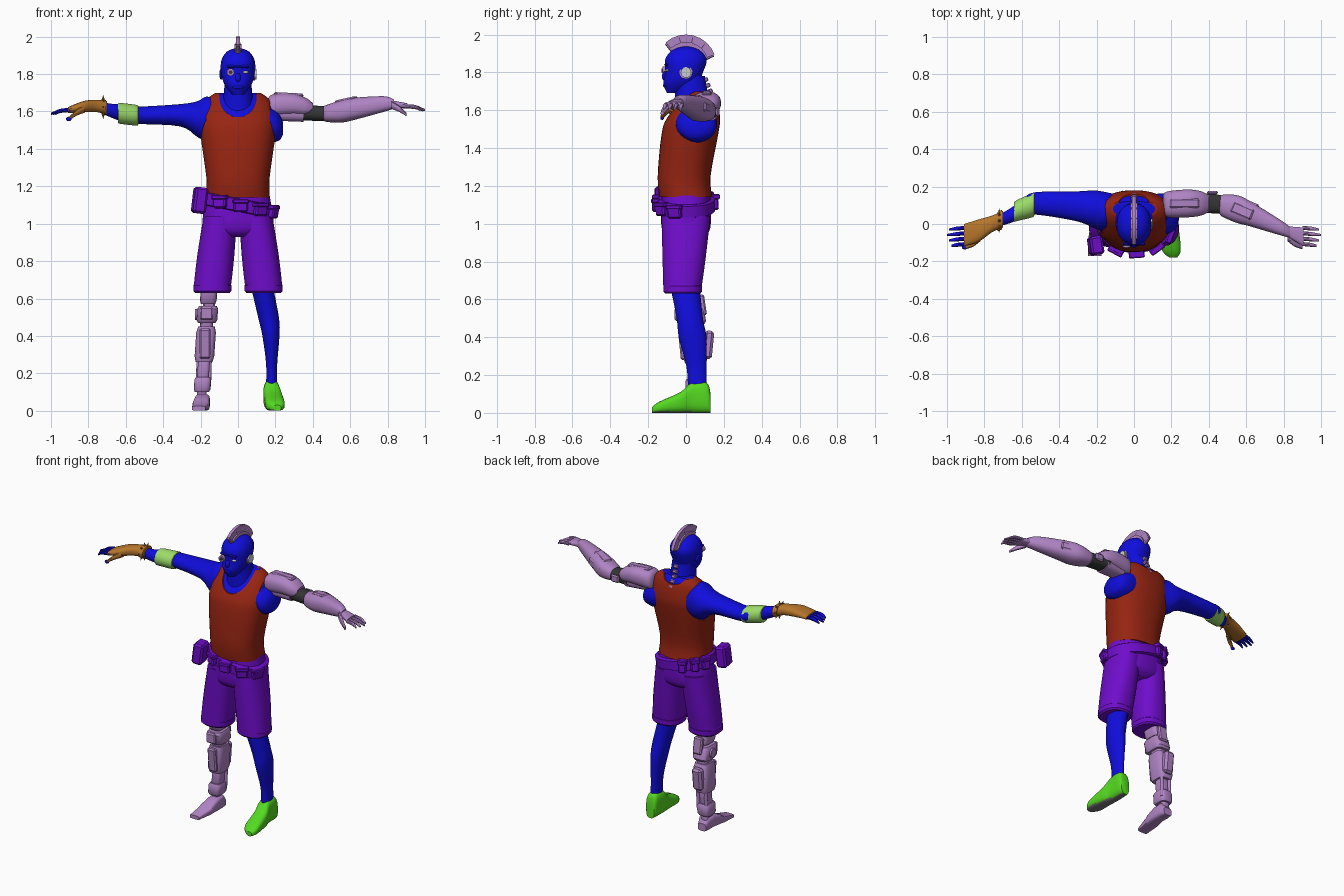
import bpy, bmesh, math
from mathutils import Vector, Matrix

if "Cube" in bpy.data.objects:
    bpy.data.objects.remove(bpy.data.objects["Cube"], do_unlink=True)
made = []


def paint(name, *color):
    material = bpy.data.materials.new(name)
    material.use_nodes = True
    material.diffuse_color = (*color, 1)
    for node in material.node_tree.nodes:
        if node.type == 'BSDF_PRINCIPLED':
            node.inputs["Base Color"].default_value = (*color, 1)
    return material


blue = paint("blue skin", .005, .004, .72)
red = paint("red cloth", .31, .018, .006)
purple = paint("purple cloth", .16, .004, .6)
mauve = paint("mauve metal", .43, .23, .55)
green = paint("green shoe", .09, .7, .015)
lime = paint("pale green band", .33, .7, .14)
brown = paint("brown leather", .47, .18, .025)
dark = paint("dark rubber", .035, .035, .035)
pale = paint("pale grey", .6, .62, .64)
sole = paint("sole grey", .18, .18, .18)


def finish(name, material, bm):
    bmesh.ops.recalc_face_normals(bm, faces=bm.faces)
    mesh = bpy.data.meshes.new(name)
    bm.to_mesh(mesh)
    bm.free()
    mesh.materials.append(material)
    obj = bpy.data.objects.new(name, mesh)
    bpy.context.collection.objects.link(obj)
    made.append(obj)
    return obj


def spline(rings, steps):
    # Catmull-Rom interpolation between cross-sections
    last = len(rings) - 1
    out = []
    for i in range(last):
        before, start, end, after = (Vector(rings[max(0, min(last, k))]) for k in range(i - 1, i + 3))
        for s in range(steps):
            t = s / steps
            bend = 2 * before - 5 * start + 4 * end - after + t * (3 * (start - end) + after - before)
            out.append(start + t / 2 * (end - before + t * bend))
    return out + [Vector(rings[last])]


def loft(name, material, axis, rings, sides=24, power=1.0, steps=4, grow=0.0):
    # ring: position on the axis, two centre values, one or two half widths
    rings = [ring if len(ring) == 5 else (*ring, ring[-1]) for ring in rings]
    order = {'X': (1, 2, 0), 'Y': (0, 2, 1), 'Z': (0, 1, 2)}[axis]
    bm = bmesh.new()
    loops = []
    for along, u, v, half_u, half_v in spline(rings, steps):
        loop = []
        for k in range(sides):
            angle = math.tau * (k + .5) / sides
            c, s = math.cos(angle), math.sin(angle)
            co = Vector()
            co[order[0]] = u + math.copysign(abs(c) ** power, c) * (half_u + grow)
            co[order[1]] = v + math.copysign(abs(s) ** power, s) * (half_v + grow)
            co[order[2]] = along
            loop.append(bm.verts.new(co))
        loops.append(loop)
    for low, high in zip(loops, loops[1:]):
        for k in range(sides):
            bm.faces.new((low[k], low[k - 1], high[k - 1], high[k]))
    bm.faces.new(loops[0])
    bm.faces.new(loops[-1])
    return finish(name, material, bm)


def box(name, material, location, size, rotation=(0, 0, 0), bevel=.008):
    bm = bmesh.new()
    bmesh.ops.create_cube(bm, size=1, matrix=Matrix.Diagonal((*size, 1)))
    bmesh.ops.bevel(bm, geom=bm.edges[:], offset=bevel, segments=1, affect='EDGES')
    obj = finish(name, material, bm)
    obj.location, obj.rotation_euler = location, rotation


def ball(name, material, location, size):
    bm = bmesh.new()
    bmesh.ops.create_uvsphere(bm, u_segments=16, v_segments=10, radius=1,
                              matrix=Matrix.Translation(location) @ Matrix.Diagonal((*size, 1)))
    finish(name, material, bm)


def rod(name, material, start, end, radius, tip, sides=16):
    start, end = Vector(start), Vector(end)
    turn = (end - start).to_track_quat('Z', 'Y').to_matrix().to_4x4()
    bm = bmesh.new()
    bmesh.ops.create_cone(bm, cap_ends=True, segments=sides, radius1=radius, radius2=tip,
                          depth=(end - start).length, matrix=Matrix.Translation((start + end) / 2) @ turn)
    finish(name, material, bm)


# Torso and vest, with neck and arm openings cut out of the vest
trunk = [(1.14, 0, 0, .17, .14), (1.25, 0, -.01, .17, .14), (1.47, 0, .02, .2, .15),
         (1.56, 0, .04, .2, .14), (1.66, 0, .07, .17, .09), (1.7, 0, .08, .12, .05)]
loft("torso", blue, 'Z', trunk, 40, .85, grow=-.008)
vest = loft("vest", red, 'Z', trunk, 40, .85)
cutters = [loft("neck_cutter", red, 'Y', [(-.4, 0, 1.68, .1, .11), (.03, 0, 1.68, .1, .11),
                                          (.08, 0, 1.73, .09, .07), (.4, 0, 1.73, .09, .07)], 32, steps=1)]
for side in (-1, 1):
    cutters.append(loft("arm_cutter", red, 'X', [(side * reach, .06, 1.56, .11, .13) for reach in (.17, .4)], 32, steps=1))
for cutter in cutters:
    cutter.hide_render = True
    opening = vest.modifiers.new("opening", 'BOOLEAN')
    opening.operation, opening.solver, opening.object = 'DIFFERENCE', 'EXACT', cutter
graph = bpy.context.evaluated_depsgraph_get()
cut_mesh = bpy.data.meshes.new_from_object(vest.evaluated_get(graph))
vest.modifiers.clear()
vest.data = cut_mesh
for cutter in cutters:
    made.remove(cutter)
    bpy.data.objects.remove(cutter, do_unlink=True)

# Neck, head and face
loft("neck", blue, 'Z', [(1.57, 0, .04, .1), (1.67, 0, .03, .08, .09), (1.78, 0, .02, .07, .08)])
loft("head", blue, 'Z', [(1.69, 0, -.07, .03), (1.74, 0, -.03, .07, .09), (1.8, 0, -.01, .09, .1),
                         (1.87, 0, 0, .09, .11), (1.92, 0, 0, .06, .07), (1.94, 0, 0, .01)], 32, .92)
ball("nose", blue, (0, -.11, 1.78), (.015, .018, .025))
ball("lips", blue, (0, -.11, 1.73), (.03, .012, .01))
box("brow", blue, (0, -.105, 1.84), (.12, .02, .015), bevel=.006)
ball("left_eye", pale, (.04, -.1, 1.81), (.018, .01, .007))
rod("lens_rim", mauve, (-.04, -.08, 1.81), (-.04, -.125, 1.81), .02, .02)
rod("lens", dark, (-.04, -.12, 1.81), (-.04, -.13, 1.81), .01, .01)
ball("right_ear", blue, (-.09, 0, 1.8), (.01, .02, .03))
rod("ear_plate", mauve, (.07, 0, 1.8), (.09, 0, 1.8), .035, .035)
rod("ear_disc", pale, (.08, 0, 1.8), (.1, 0, 1.8), .028, .028)


# Metal crest, and vertebrae down the neck
def crest_arc(radius):
    angles = [math.radians(20 + 14 * k) for k in range(9)]
    return [(radius * math.cos(a), 1.84 + radius * math.sin(a)) for a in angles]


def crest_plate(name, inner, outer, half):
    bm = bmesh.new()
    outline = crest_arc(outer) + crest_arc(inner)[::-1]
    face = bm.faces.new([bm.verts.new((-half, y, z)) for y, z in outline])
    new = bmesh.ops.extrude_face_region(bm, geom=[face])["geom"]
    bmesh.ops.translate(bm, verts=[g for g in new if isinstance(g, bmesh.types.BMVert)], vec=(2 * half, 0, 0))
    finish(name, mauve, bm)


crest_plate("crest_fin", .09, .16, .01)
crest_plate("crest_base", .09, .12, .02)
for foot, top in list(zip(crest_arc(.1), crest_arc(.155)))[::2]:
    rod("crest_rib", mauve, (0, *foot), (0, *top), .015, .01, 8)
for i in range(5):
    box("vertebra", mauve, (0, .1 + .012 * i, 1.76 - .03 * i), (.03, .035, .023), (.35, 0, 0), .005)

# Shorts with turned-up cuffs
loft("shorts_seat", purple, 'Z', [(.93, 0, 0, .12, .09), (.98, 0, 0, .19, .13), (1.15, 0, 0, .17, .13)], 32, .85)
for side, word in ((-1, "right"), (1, "left")):
    loft(word + "_shorts_leg", purple, 'Z', [(.64, side * .14, -.02, .1), (.82, side * .12, -.01, .1, .115),
                                             (1.04, side * .095, 0, .09, .13)], 24, .85)
    loft(word + "_cuff", purple, 'Z', [(z, side * .137, -.017, half) for z, half in
                                       ((.63, .093), (.64, .102), (.67, .103), (.68, .096))], 24, .85, 1)

# Slanted belt and pouches
slant = .19
belt = loft("belt", purple, 'Z', [(z, 0, 0, half, half - .047) for z, half in
                                  ((-.035, .19), (-.03, .2), (.03, .2), (.035, .19))], 40, .9, 1)
belt.location.z, belt.rotation_euler.y = 1.1, slant
back_pouches = [(112 + 23 * k, .05, .085) for k in range(3)]
front_pouches = [(242 + 32 * k, .075, .07) for k in range(4)]
for degrees, width, height in back_pouches + front_pouches:
    angle = math.radians(degrees)
    x, y = .205 * math.cos(angle), .16 * math.sin(angle)
    z = 1.1 - slant * x
    box("pouch", purple, (x, y, z), (.035, width, height), (0, slant * math.cos(angle), angle))
    box("pouch_flap", purple, (x, y, z + height / 3), (.045, width + .01, height / 3), (0, 0, angle), .005)
box("holster", purple, (-.205, -.115, 1.125), (.07, .1, .14), (0, .12, .15), .012)

# Left leg and shoe
loft("left_leg", blue, 'Z', [(.7, .12, -.01, .06, .08), (.5, .163, .02, .056, .07), (.4, .176, .035, .046, .074),
                             (.25, .18, .055, .03, .054), (.14, .18, .06, .03, .05)])
shoe_rings = [(y, x, high / 2, half, high / 2) for y, x, half, high in
              ((.13, .18, .03, .1), (.11, .18, .04, .16), (.03, .18, .045, .16), (-.03, .19, .05, .11),
               (-.14, .2, .05, .06), (-.18, .21, .02, .03))]
shoe = loft("left_shoe", green, 'Y', shoe_rings, 24, .7)
shoe.data.materials.append(sole)
for face in shoe.data.polygons:
    if face.normal.z < -.75 and face.center.z < .03:
        face.material_index = 1


# Mechanical right leg, blocks strung on a bent leg line
def leg_line(z):
    return -.2 + .07 * z, min(.05, .12 - .18 * z)


def leg_block(name, top, bottom, wide, deep):
    lip = (top - bottom) / 6
    rings = [(z, *leg_line(z), wide * size, deep * size) for z, size in
             ((top, .85), (top - lip, 1), (bottom + lip, 1), (bottom, .85))]
    loft(name, mauve, 'Z', rings, 16, .5, 1)


leg_block("thigh_core", .68, .57, .045, .06)
leg_block("knee_block", .56, .47, .056, .074)
leg_block("knee_joint", .48, .44, .035, .045)
leg_block("shin_guard", .45, .26, .053, .065)
leg_block("shin_rod", .28, .16, .032, .036)
leg_block("ankle_block", .18, .1, .045, .054)
leg_block("ankle_joint", .11, .04, .026, .036)
foot_rings = [(y, -.19 + .12 * min(y, 0), high / 2, half, high / 2) for y, half, high in
              ((.1, .03, .05), (.07, .04, .09), (.01, .04, .09), (-.06, .045, .06), (-.07, .045, .05), (-.17, .036, .025))]
loft("metal_foot", mauve, 'Y', foot_rings, 16, .5, 1)
box("calf_plate", mauve, (-.175, .118, .36), (.07, .05, .15), (-.1, 0, 0), .014)
box("thigh_plate", mauve, (-.155, .088, .57), (.065, .03, .11), (.15, 0, 0))
box("knee_plate", mauve, (-.168, -.05, .52), (.07, .02, .07))
box("shin_plate", mauve, (-.177, -.02, .36), (.06, .03, .16), (.1, 0, 0))
for side in (-.03, .03):
    rod("calf_piston", mauve, (-.18 + side, .09, .3), (-.185 + side, .085, .13), .011, .011)
    rod("knee_pin", mauve, (-.17, .03, .515), (-.17 + 2 * side, .03, .515), .03, .03)

# Right arm, band, glove and bracelet
loft("right_arm", blue, 'X', [(-.1, .07, 1.56, .09, .11), (-.17, .07, 1.56, .105, .12), (-.22, .08, 1.56, .1, .095),
                              (-.31, .095, 1.58, .08, .06), (-.53, .11, 1.58, .06, .047), (-.6, .08, 1.59, .05),
                              (-.66, .045, 1.6, .04), (-.73, .015, 1.62, .03)])
loft("arm_band", lime, 'X', [(-.533, .107, 1.58, .06, .05), (-.545, .1, 1.58, .065, .056),
                             (-.63, .07, 1.59, .056), (-.64, .06, 1.59, .05)])
loft("glove", brown, 'X', [(-.7, .026, 1.62, .045, .037), (-.76, 0, 1.63, .045, .033), (-.83, -.035, 1.625, .06, .03),
                           (-.91, -.06, 1.607, .06, .016)], 20, .8)
loft("bracelet", brown, 'X', [(-.705, .024, 1.62, .054, .042), (-.73, .012, 1.627, .052, .04)], 20, 1, 1)
for k in range(8):
    angle = math.tau * k / 8
    out = Vector((-.01, math.cos(angle), math.sin(angle)))
    middle = Vector((-.72, .018, 1.624))
    rod("spike", brown, middle + out * .035, middle + out * .065, .01, 0, 8)

# Fingers and thumbs of both hands
for side, word, skin, thumb_skin, lift in ((-1, "right", blue, brown, 0), (1, "left", mauve, mauve, .02)):
    for i in range(4):
        y, reach = -.02 - .029 * i, 1 - .012 * abs(i - 1)
        loft(word + "_finger", skin, 'X', [(side * .9, y, 1.608 + lift, .011), (side * .95, y - .005, 1.603 + lift, .011),
                                           (side * reach, y - .01, 1.587 + lift, .006)], 10)
    loft(word + "_thumb", thumb_skin, 'X', [(side * .82, -.07, 1.615 + lift, .022), (side * .86, -.105, 1.595 + lift, .017),
                                            (side * .9, -.125, 1.565 + lift, .01)], 12)
ball("right_thumb_tip", blue, (-.905, -.126, 1.56), (.015, .01, .012))

# Left shoulder stump and mechanical arm
loft("left_shoulder", blue, 'X', [(.1, .06, 1.54, .1, .11), (.17, .055, 1.525, .11, .095), (.22, .06, 1.515, .09, .07),
                                  (.24, .065, 1.51, .045, .035)])
loft("shoulder_pad", mauve, 'X', [(.155, .11, 1.615, .045, .035), (.18, .105, 1.63, .07, .06), (.29, .11, 1.637, .075, .06),
                                  (.36, .11, 1.625, .065, .05), (.4, .11, 1.615, .045, .03)], 20, .8)
box("pad_ridge", mauve, (.27, .11, 1.69), (.16, .05, .02), (0, .05, 0))
loft("upper_arm_core", mauve, 'X', [(.2, .1, 1.59, .05, .04), (.35, .112, 1.59, .056, .046)], 16, .7, 1)
loft("elbow_sleeve", dark, 'X', [(.33, .115, 1.595, .055, .043), (.47, .105, 1.588, .05, .04)], 20, .8)
loft("forearm", mauve, 'X', [(.458, .1, 1.59, .046, .038), (.475, .097, 1.59, .06, .046), (.55, .08, 1.6, .075, .06),
                             (.62, .055, 1.614, .068, .06), (.78, -.018, 1.64, .042), (.835, -.045, 1.64, .03, .024)], 20, .8)
box("forearm_panel", mauve, (.58, .07, 1.66), (.12, .06, .02), (0, -.2, -.4))
box("forearm_side_panel", mauve, (.6, .118, 1.61), (.14, .025, .05), (0, -.15, -.4))
box("elbow_cap", mauve, (.42, .168, 1.59), (.06, .018, .05))
loft("metal_palm", mauve, 'X', [(.82, -.04, 1.64, .028, .02), (.905, -.068, 1.63, .05, .014)], 16, .7)

# Smooth shading with sharp edges kept
bpy.ops.object.select_all(action='DESELECT')
for obj in made:
    obj.select_set(True)
bpy.context.view_layer.objects.active = made[0]
bpy.ops.object.shade_smooth_by_angle(angle=math.radians(35))
